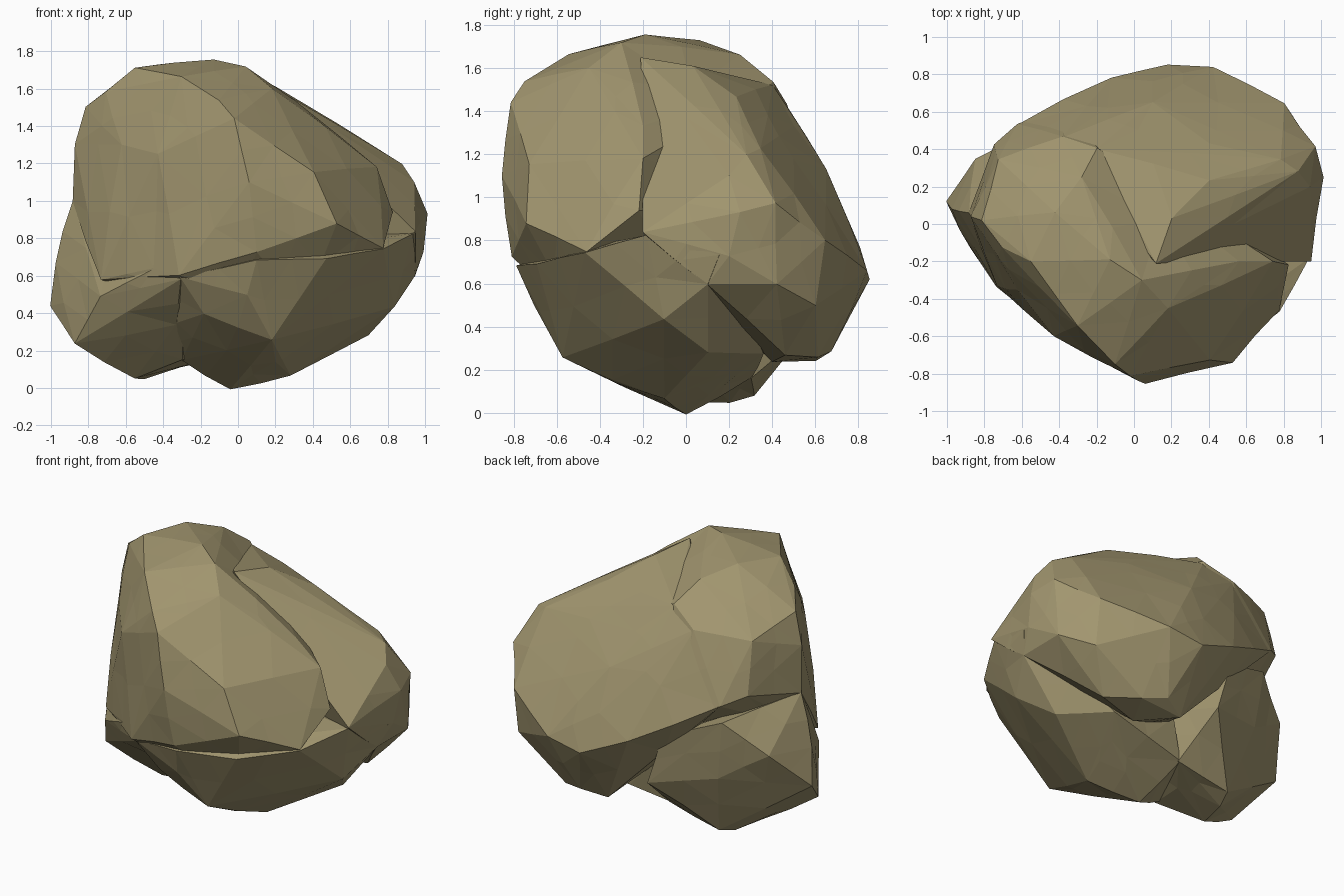
import bpy
import bmesh
import random
from mathutils import Vector

random.seed(7)

default_cube = bpy.data.objects.get("Cube")
if default_cube:
    bpy.data.objects.remove(default_cube, do_unlink=True)

# One flat stone colour
stone = bpy.data.materials.new("sandy_stone")
stone.use_nodes = True
stone_colour = (0.36, 0.305, 0.16, 1)
stone.diffuse_color = stone_colour
stone.node_tree.nodes["Principled BSDF"].inputs["Base Color"].default_value = stone_colour


def chip_long_edges(bm, longest=0.32, bulge=0.015):
    """Split the long edges and push the new corners out a little, for chipped facets."""
    corners = set(bm.verts)
    long_edges = [e for e in bm.edges if e.calc_length() > longest]
    bmesh.ops.subdivide_edges(bm, edges=long_edges, cuts=1)
    bm.normal_update()
    moves = {v: v.normal * bulge * random.uniform(0.1, 1)
             for v in bm.verts if v not in corners}
    for vert, offset in moves.items():
        vert.co += offset
    bmesh.ops.triangulate(bm, faces=bm.faces[:])


def lobe(name, corners):
    """Make a faceted convex lump of stone around its corner points."""
    bm = bmesh.new()
    for corner in corners:
        bm.verts.new(Vector(corner))
    bmesh.ops.convex_hull(bm, input=bm.verts[:])
    loose = [v for v in bm.verts if not v.link_faces]
    bmesh.ops.delete(bm, geom=loose, context='VERTS')
    bmesh.ops.recalc_face_normals(bm, faces=bm.faces[:])
    chip_long_edges(bm)
    bmesh.ops.recalc_face_normals(bm, faces=bm.faces[:])
    mesh = bpy.data.meshes.new(name)
    bm.to_mesh(mesh)
    bm.free()
    mesh.materials.append(stone)
    obj = bpy.data.objects.new(name, mesh)
    bpy.context.scene.collection.objects.link(obj)
    return obj


# Upper and front mass, overhanging the foot
rock = lobe("rock", [
    # crest
    (-.13, -.19, 1.75), (.04, -.3, 1.715), (-.42, .06, 1.72), (-.55, -.2, 1.71),
    (-.7, -.12, 1.58), (-.3, -.54, 1.66), (-.28, .25, 1.66), (-.2, .4, 1.53),
    # rim of the groove
    (.18, -.45, 1.6), (.46, -.33, 1.38), (.56, -.2, 1.33), (.74, -.2, 1.18),
    (.82, -.22, .94),
    # front
    (-.1, -.74, 1.53), (-.02, -.81, 1.44), (.06, -.85, 1.1), (.4, -.72, 1.15),
    (.52, -.73, .88), (.1, -.8, .73), (.77, -.46, .75), (-.31, -.65, .61),
    (-.45, -.55, .64), (-.42, -.59, 1.25), (.35, -.5, .42),
    # left flank and rear
    (-.73, -.33, .58), (-.62, -.35, 1.3), (-.81, .02, 1.5), (-.86, .04, 1.3),
    (-.88, .06, 1), (-.72, .34, 1.4), (-.74, .42, 1.08), (-.62, .53, 1.02),
    (-.38, .46, 1.43), (-.35, .63, .92), (0, 0, .4),
])

# Rear shoulder behind the groove, carried round the back
rear_shoulder = lobe("rear_shoulder", [
    (.12, -.2, 1.64), (.2, .03, 1.6), (.4, .23, 1.46), (.78, .34, 1.22),
    (.87, .28, 1.19), (.94, .2, 1.1), (1, .25, .93), (.96, .41, .97),
    (.94, -.19, .84), (.98, .2, .73), (.94, .42, .6), (.8, .64, .8),
    (.8, .6, .5), (.42, .83, .66), (.18, .85, .62), (-.12, .78, .75),
    (-.35, .63, .92), (-.62, .53, 1.02), (-.38, .46, 1.43), (.02, .5, 1.33),
    (.1, .65, 1.13), (.1, .76, .87), (-.2, .4, 1.52), (.3, .67, .29),
    (.45, .61, .26), (.62, .46, .28), (.15, .6, .25), (.34, .4, .24),
    (.94, .1, .6), (0, .3, .4),
])

# Lower lump on the right flank
side_foot = lobe("side_foot", [
    (-1, .12, .44), (-.97, .08, .67), (-.88, .06, 1), (-.87, -.13, .24),
    (-.55, 0, .06), (-.5, .2, .06), (-.46, .31, .09), (-.73, -.33, .49),
    (-.45, -.54, .63), (-.31, -.62, .58), (-.33, -.36, .34), (-.3, -.15, .16),
    (-.26, .1, .14), (-.55, .45, .5), (-.84, .34, .68), (-.6, .48, .88),
    (-.3, .5, .36), (-.15, .6, .42), (-.25, .6, .75), (-.1, .3, .17),
    (0, .2, .5),
])

# Belly with the lowest point, carrying a small ledge at the front
belly = lobe("belly", [
    (-.04, 0, 0), (.28, -.1, .07), (-.3, -.12, .15), (.2, -.32, .15),
    (.18, -.57, .26), (.34, .2, .19), (.69, .1, .29), (.83, -.1, .44),
    (.94, .1, .6), (.98, .15, .73), (.93, -.18, .82), (.77, -.46, .74),
    (.47, -.69, .69), (.1, -.78, .68), (.05, -.7, .5), (-.18, -.55, .4),
    (-.3, -.63, .59), (-.32, -.38, .35), (-.1, .3, .17), (.45, .35, .28),
    (0, .35, .4), (0, 0, .8),
])

# Fuse the lumps into one stone
bpy.context.view_layer.objects.active = rock
for part in (rear_shoulder, side_foot, belly):
    union = rock.modifiers.new("fuse", 'BOOLEAN')
    union.operation = 'UNION'
    union.solver = 'EXACT'
    union.object = part
    bpy.ops.object.modifier_apply(modifier=union.name)
    bpy.data.objects.remove(part, do_unlink=True)

# Flat facets all over
for face in rock.data.polygons:
    face.use_smooth = False
